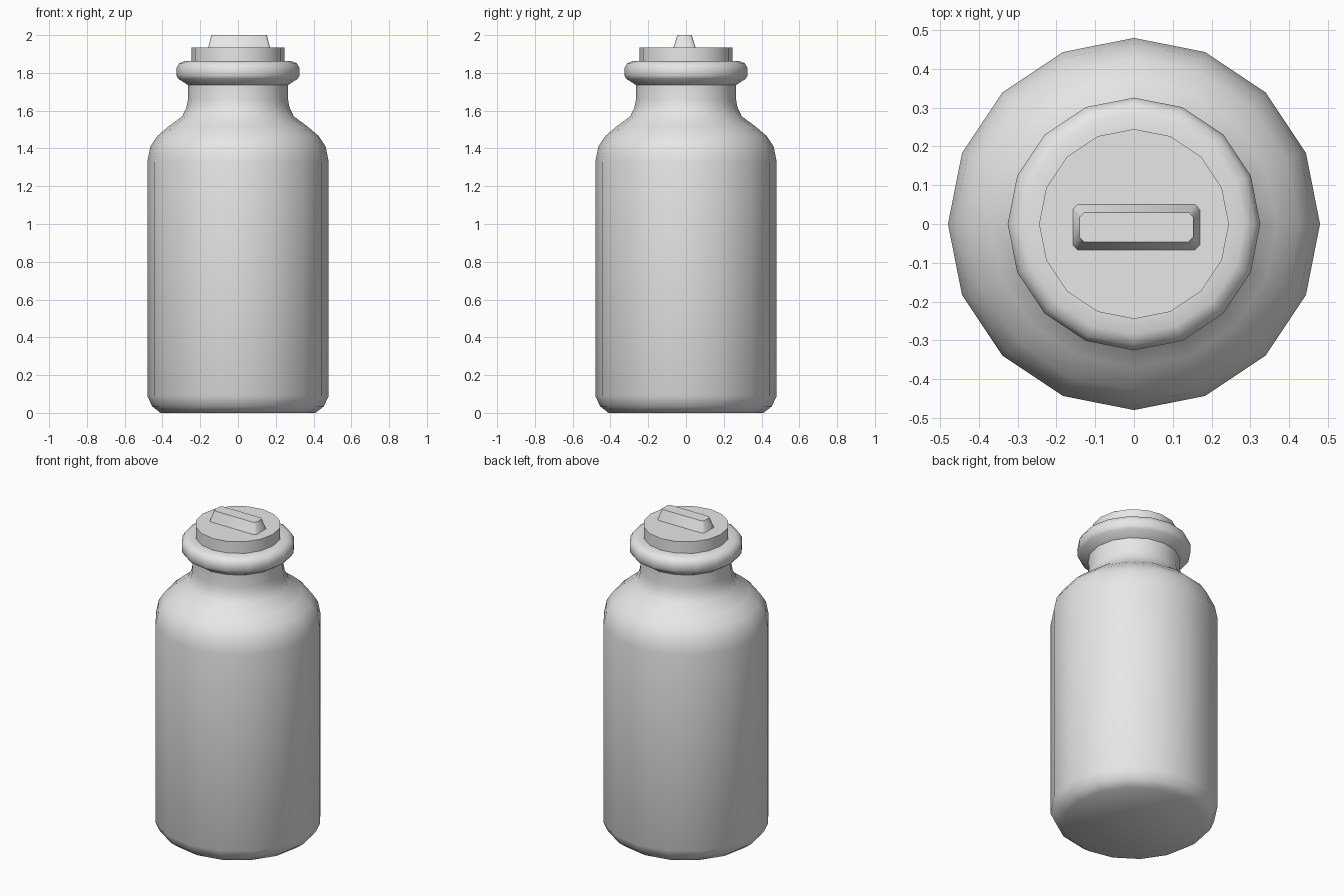
import bpy, bmesh, math

cube = bpy.data.objects.get("Cube")
if cube:
    bpy.data.objects.remove(cube, do_unlink=True)

grey = bpy.data.materials.new("light_grey")
grey.use_nodes = True
grey.diffuse_color = (0.8, 0.8, 0.8, 1)
grey.node_tree.nodes["Principled BSDF"].inputs["Base Color"].default_value = (0.8, 0.8, 0.8, 1)

SIDES = 16


def finish(name, bm, angle):
    bmesh.ops.recalc_face_normals(bm, faces=bm.faces)
    mesh = bpy.data.meshes.new(name)
    bm.to_mesh(mesh)
    bm.free()
    mesh.materials.append(grey)
    obj = bpy.data.objects.new(name, mesh)
    bpy.context.collection.objects.link(obj)
    bpy.ops.object.select_all(action='DESELECT')
    obj.select_set(True)
    bpy.context.view_layer.objects.active = obj
    bpy.ops.object.shade_smooth_by_angle(angle=math.radians(angle))
    return obj


def lathe(name, profile, angle):
    """Revolve (radius, height) points and cap both ends."""
    bm = bmesh.new()
    rings = []
    for r, z in profile:
        rings.append([bm.verts.new((r * math.cos(a), r * math.sin(a), z))
                      for a in (math.tau * i / SIDES for i in range(SIDES))])
    for low, high in zip(rings, rings[1:]):
        for i in range(SIDES):
            j = (i + 1) % SIDES
            bm.faces.new((low[i], low[j], high[j], high[i]))
    bm.faces.new(rings[0])
    bm.faces.new(rings[-1])
    return finish(name, bm, angle)


# Bottle body with rounded foot, shoulder, neck and rolled lip
lathe("bottle_body", [
    (0.41, 0), (0.455, 0.035), (0.48, 0.09), (0.48, 1.33), (0.464, 1.41),
    (0.428, 1.465), (0.37, 1.515), (0.295, 1.57), (0.272, 1.62),
    (0.265, 1.66), (0.265, 1.735), (0.315, 1.768), (0.326, 1.785),
    (0.326, 1.825), (0.312, 1.85), (0.285, 1.862), (0.23, 1.862)], 50)

# Flat stopper disc
lathe("stopper", [(0.245, 1.8), (0.245, 1.935)], 40)

# Tapered grip with softened upright corners
bm = bmesh.new()
bmesh.ops.create_cube(bm, size=1)
for v in bm.verts:
    top = v.co.z > 0
    half_x, half_y = (0.147, 0.038) if top else (0.165, 0.06)
    v.co = (0.006 + math.copysign(half_x, v.co.x),
            -0.008 + math.copysign(half_y, v.co.y), 2.0 if top else 1.93)
upright = [e for e in bm.edges if abs(e.verts[0].co.z - e.verts[1].co.z) > 0.01]
bmesh.ops.bevel(bm, geom=upright, offset=0.012, segments=1, affect='EDGES')
finish("stopper_grip", bm, 50)
